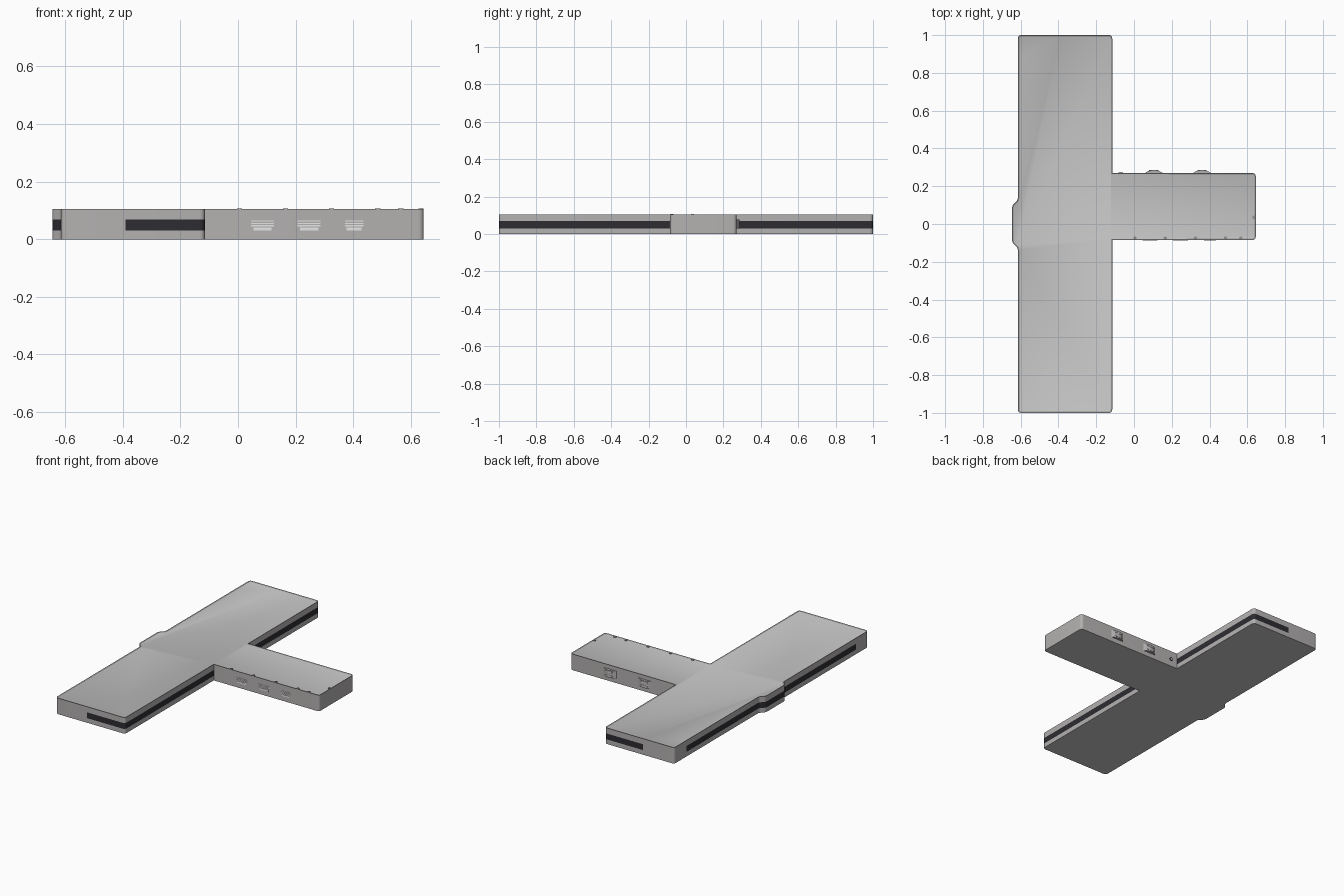
import bpy, bmesh, math
from mathutils import Vector

if "Cube" in bpy.data.objects:
    bpy.data.objects.remove(bpy.data.objects["Cube"])

H = 0.105


def mat(name, c):
    m = bpy.data.materials.new(name)
    m.diffuse_color = (*c, 1)
    m.use_nodes = True
    m.node_tree.nodes["Principled BSDF"].inputs["Base Color"].default_value = m.diffuse_color
    return m


TOP = mat("light grey", (0.56, 0.56, 0.56))
SIDE = mat("warm grey", (0.46, 0.44, 0.44))
DARK = mat("charcoal", (0.026, 0.026, 0.032))
RIM = mat("rim grey", (0.28, 0.28, 0.28))
PALE = mat("pale grey", (0.85, 0.85, 0.85))


def finish(name, bm, mats):
    bmesh.ops.recalc_face_normals(bm, faces=bm.faces)
    me = bpy.data.meshes.new(name)
    bm.to_mesh(me)
    bm.free()
    for m in mats:
        me.materials.append(m)
    ob = bpy.data.objects.new(name, me)
    bpy.context.collection.objects.link(ob)
    return ob


def box(name, x0, x1, y0, y1, z0, z1, m):
    bm = bmesh.new()
    bmesh.ops.create_cube(bm, size=1)
    for v in bm.verts:
        v.co = ((x0 + x1) / 2 + v.co.x * (x1 - x0),
                (y0 + y1) / 2 + v.co.y * (y1 - y0),
                (z0 + z1) / 2 + v.co.z * (z1 - z0))
    return finish(name, bm, [m])


def cyl(name, loc, r, depth, m, rot=(0, 0, 0)):
    bpy.ops.mesh.primitive_cylinder_add(vertices=16, radius=r, depth=depth,
                                        location=loc, rotation=rot)
    ob = bpy.context.object
    ob.name = name
    ob.data.materials.append(m)
    return ob


# T-shaped outline: x, y, corner radius, dark stripe on the edge that follows
outline = [
    (-0.615, -1, .02, 0), (-0.39, -1, 0, 1), (-0.115, -1, .02, 1),
    (-0.115, -0.085, 0, 0), (0.645, -0.085, .02, 0), (0.645, 0.27, .02, 0),
    (-0.115, 0.27, 0, 1), (-0.115, 1, .02, 1), (-0.39, 1, 0, 0),
    (-0.615, 1, .02, 0), (-0.615, 0.875, 0, 1), (-0.615, 0.128, .012, 1),
    (-0.645, 0.098, .015, 1), (-0.645, -0.098, .015, 1),
    (-0.615, -0.128, .012, 1), (-0.615, -0.875, 0, 0)]


def rounded(pts, steps=5):
    out = []
    n = len(pts)
    for i, (x, y, r, s) in enumerate(pts):
        p = Vector((x, y))
        if not r:
            out.append((p, s))
            continue
        a = p + (Vector(pts[i - 1][:2]) - p).normalized() * r
        b = p + (Vector(pts[(i + 1) % n][:2]) - p).normalized() * r
        for k in range(steps + 1):
            t = k / steps
            out.append((a * (1 - t) ** 2 + p * 2 * t * (1 - t) + b * t * t, s))
    return out


# Body: stacked outline rings, the stripe coloured in the middle band
pts = rounded(outline)
bm = bmesh.new()
levels = [0, 0.03, 0.068, H]
rings = [[bm.verts.new((p.x, p.y, z)) for p, s in pts] for z in levels]
n = len(pts)
for lv in range(3):
    for i in range(n):
        j = (i + 1) % n
        f = bm.faces.new((rings[lv][i], rings[lv][j],
                          rings[lv + 1][j], rings[lv + 1][i]))
        f.material_index = 2 if lv == 1 and pts[i][1] else 1
        f.smooth = True
bm.faces.new(rings[0][::-1]).material_index = 0
top = bm.faces.new(rings[3])
top.material_index = 0
bm.normal_update()
# Narrow darker rim around the top panel
res = bmesh.ops.inset_region(bm, faces=[top], thickness=0.008)
for f in res["faces"]:
    f.material_index = 3
for v in rings[3]:
    v.co.z = H - 0.004
body = finish("body", bm, [TOP, SIDE, DARK, RIM])
bpy.context.view_layer.objects.active = body
body.select_set(True)
bpy.ops.object.shade_smooth_by_angle(angle=math.radians(35))

# Two curved buttons on the back of the stem, with pale slots
for k, cx in enumerate((0.105, 0.36)):
    bm = bmesh.new()
    arc = [(cx + 0.05 * t, 0.268 + 0.018 * (1 - t * t))
           for t in [i / 6 - 1 for i in range(13)]]
    lo = [bm.verts.new((x, y, 0.03)) for x, y in arc]
    hi = [bm.verts.new((x, y, 0.078)) for x, y in arc]
    for i in range(len(arc)):
        j = (i + 1) % len(arc)
        bm.faces.new((lo[i], lo[j], hi[j], hi[i]))
    bm.faces.new(lo)
    bm.faces.new(hi)
    finish(f"button_{k}", bm, [SIDE])
    for z in (0.041, 0.067):
        box(f"button_slot_{k}", cx - 0.025, cx + 0.025, 0.28, 0.287,
            z - 0.003, z + 0.003, PALE)

# Socket on the back of the stem, near the inner corner
cyl("socket_ring", (-0.07, 0.27, 0.05), 0.013, 0.004, DARK, (math.pi / 2, 0, 0))
cyl("socket_centre", (-0.07, 0.271, 0.05), 0.008, 0.004, SIDE, (math.pi / 2, 0, 0))

# Pale louvre marks on the front of the stem
for k, cx in enumerate((0.085, 0.247, 0.403)):
    w = 0.04 if k < 2 else 0.032
    for z in (0.063, 0.055, 0.047):
        box(f"louvre_{k}", cx - w, cx + w, -0.087, -0.083, z - 0.002, z + 0.002, PALE)
    box(f"louvre_block_{k}", cx - w * 0.8, cx + w * 0.8, -0.087, -0.083,
        0.031, 0.041, PALE)

# Small studs along the stem's top edges
for x, y in ((0.005, -0.075), (0.165, -0.075), (0.325, -0.075),
             (0.485, -0.075), (0.565, -0.075), (0.635, 0.035)):
    cyl("edge_stud", (x, y, H - 0.001), 0.009, 0.004, RIM)
